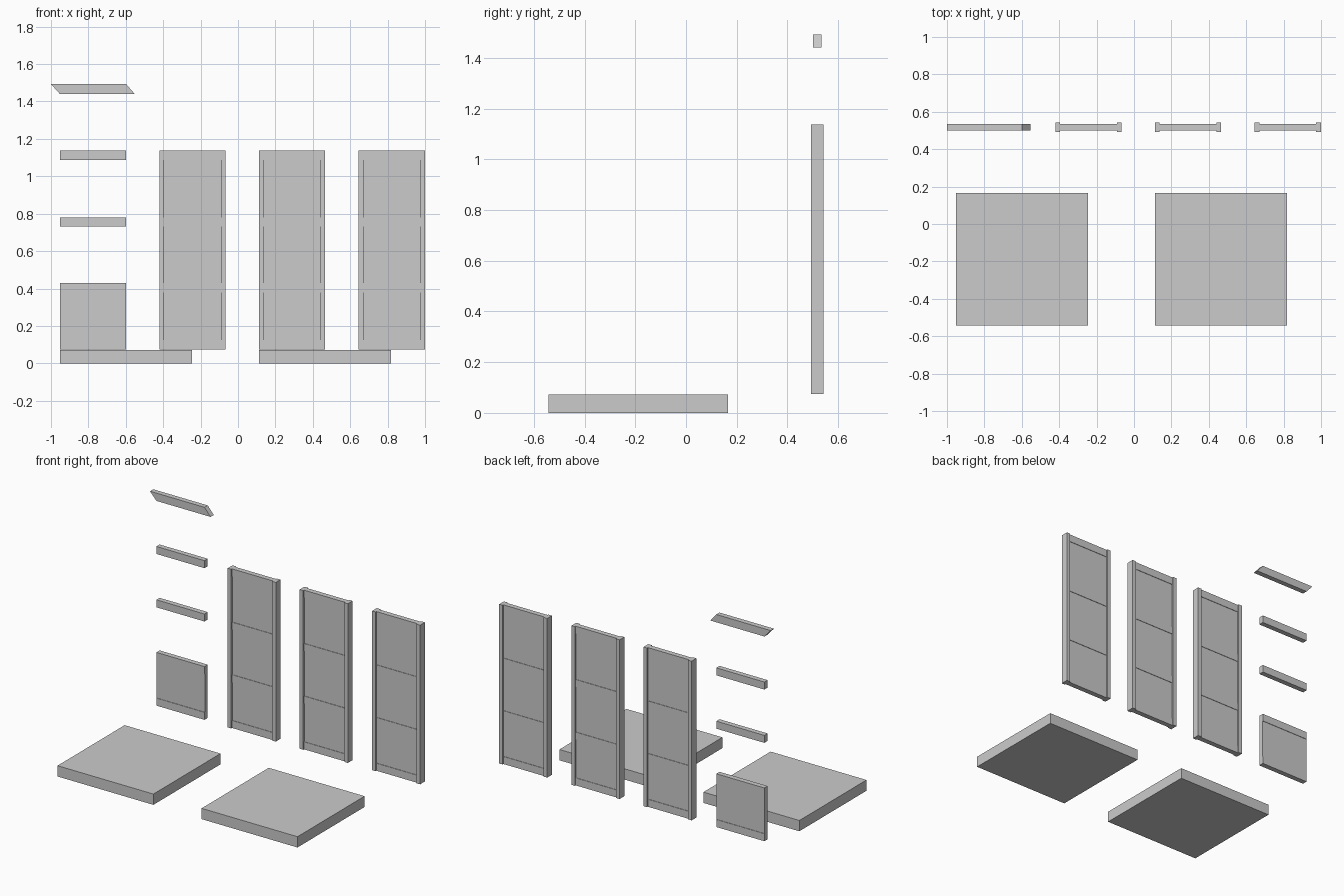
import bpy, bmesh

if "Cube" in bpy.data.objects:
    bpy.data.objects.remove(bpy.data.objects["Cube"])

Y = 0.5175            # centre line of all wall parts
RAIL_T = 0.034        # rail thickness
INFILL_T = 0.028      # infill sits just inside the rails
POST_T, POST_W = 0.05, 0.026
BASE, BEAM, TOP = 0.0745, 0.05, 1.137
RAILS = [BASE, 0.38, 0.731, TOP - BEAM]


def prism(name, profile, y0, y1):
    """Extrude an x/z outline from y0 to y1."""
    bm = bmesh.new()
    face = bm.faces.new([bm.verts.new((x, y0, z)) for x, z in profile])
    ext = bmesh.ops.extrude_face_region(bm, geom=[face])
    verts = [v for v in ext["geom"] if isinstance(v, bmesh.types.BMVert)]
    bmesh.ops.translate(bm, verts=verts, vec=(0, y1 - y0, 0))
    bmesh.ops.recalc_face_normals(bm, faces=bm.faces)
    mesh = bpy.data.meshes.new(name)
    bm.to_mesh(mesh)
    bm.free()
    obj = bpy.data.objects.new(name, mesh)
    bpy.context.collection.objects.link(obj)
    return obj


def box(name, x0, x1, z0, z1, y0, y1):
    return prism(name, [(x0, z0), (x1, z0), (x1, z1), (x0, z1)], y0, y1)


def slab(name, x0, x1, z0, z1, thick):
    """Wall piece centred on the wall line."""
    return box(name, x0, x1, z0, z1, Y - thick / 2, Y + thick / 2)


def framed_stack(name, x0, x1, rails):
    """Horizontal rails with infill panels between them."""
    for i, z in enumerate(rails):
        slab(f"{name}_rail_{i}", x0, x1, z, z + BEAM, RAIL_T)
    for i, (a, b) in enumerate(zip(rails, rails[1:])):
        slab(f"{name}_infill_{i}", x0, x1, a + BEAM, b, INFILL_T)


# Floor platforms
for name, x in (("floor_left", -0.953), ("floor_right", 0.111)):
    box(name, x, x + 0.708, 0, 0.072, -0.5425, 0.1655)

# Full-height wall panels with posts on both sides
for i, x in enumerate((-0.421, 0.111, 0.645)):
    w = 0.355
    slab(f"wall_{i}_post_left", x, x + POST_W, BASE, TOP, POST_T)
    slab(f"wall_{i}_post_right", x + w - POST_W, x + w, BASE, TOP, POST_T)
    framed_stack(f"wall_{i}", x + POST_W, x + w - POST_W, RAILS)

# Half-height wall and the loose rails above it
framed_stack("low_wall", -0.953, -0.598, RAILS[:2])
for i, z in enumerate(RAILS[2:]):
    slab(f"loose_rail_{i}", -0.953, -0.598, z, z + BEAM, RAIL_T)

# Slanted top rail
prism("slanted_rail", [(-0.953, 1.441), (-0.553, 1.441), (-0.598, 1.493), (-1.0, 1.493)],
      Y - RAIL_T / 2, Y + RAIL_T / 2)
